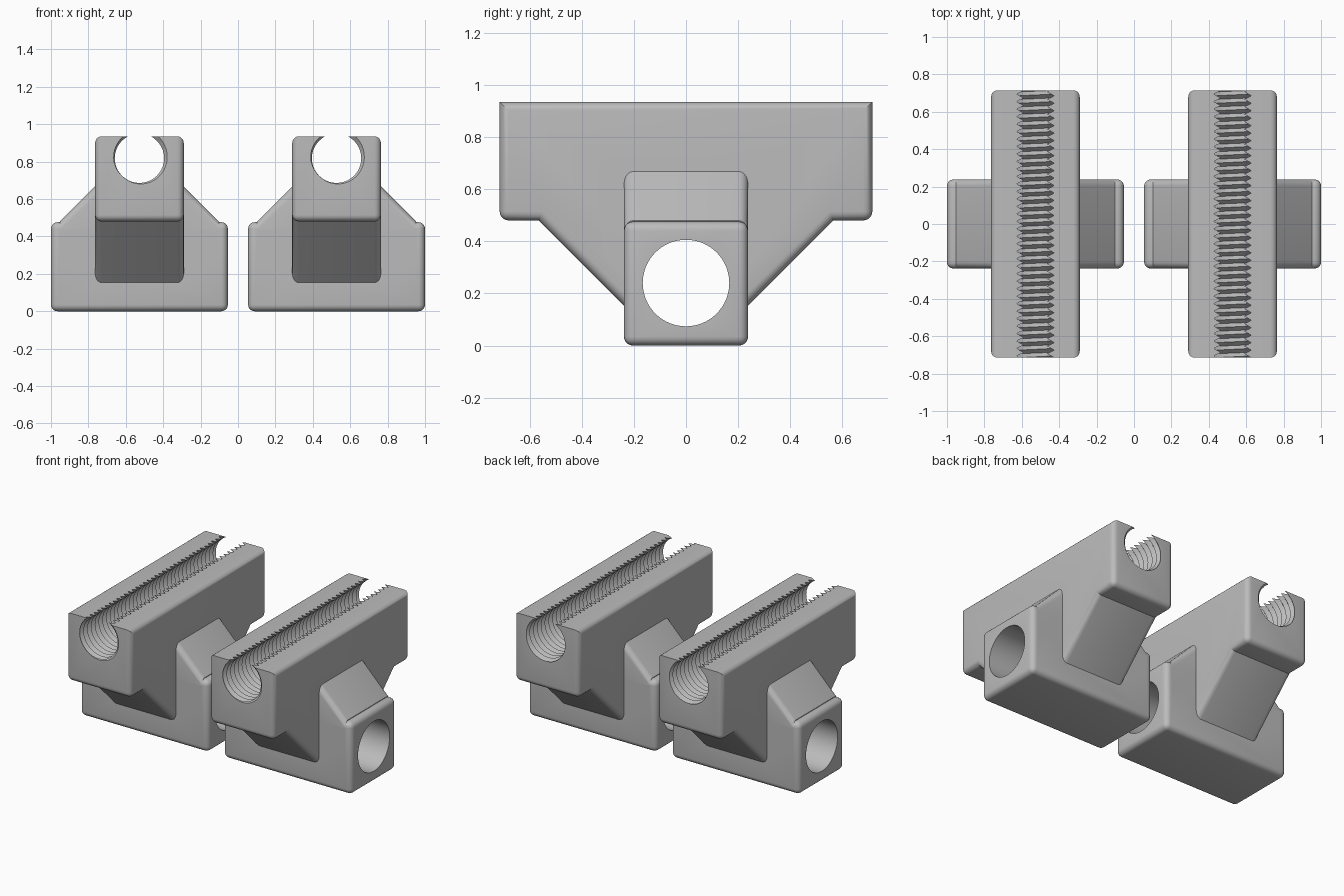
import bpy, bmesh, math
from mathutils import Vector

if "Cube" in bpy.data.objects:
    bpy.data.objects.remove(bpy.data.objects["Cube"])

grey = bpy.data.materials.new("plain grey")
grey.diffuse_color = (0.5, 0.5, 0.5, 1)
grey.use_nodes = True
grey.node_tree.nodes["Principled BSDF"].inputs["Base Color"].default_value = grey.diffuse_color


def finish(bm, name):
    bmesh.ops.recalc_face_normals(bm, faces=bm.faces)
    me = bpy.data.meshes.new(name)
    bm.to_mesh(me)
    bm.free()
    me.materials.append(grey)
    ob = bpy.data.objects.new(name, me)
    bpy.context.collection.objects.link(ob)
    return ob


def prism(name, outline, half, axis, keep_sharp, r=0.035):
    """Extrude an outline (u, z) along x or y and round the chosen edges."""
    bm = bmesh.new()
    put = (lambda u, z, s: (s, u, z)) if axis == 'x' else (lambda u, z, s: (u, s, z))
    a = [bm.verts.new(put(u, z, -half)) for u, z in outline]
    b = [bm.verts.new(put(u, z, half)) for u, z in outline]
    n = len(a)
    bm.faces.new(a)
    bm.faces.new(b[::-1])
    for i in range(n):
        j = (i + 1) % n
        bm.faces.new((a[i], a[j], b[j], b[i]))
    bmesh.ops.recalc_face_normals(bm, faces=bm.faces)
    edges = [e for e in bm.edges if not keep_sharp(e)]
    bmesh.ops.bevel(bm, geom=edges, offset=r, offset_type='OFFSET', segments=5,
                    profile=0.5, affect='EDGES', clamp_overlap=True)
    return finish(bm, name)


def along(e, k):
    d = e.verts[1].co - e.verts[0].co
    return abs(d[k]) > 0.99 * d.length


def mirrored(half):
    return half + [(-u, z) for u, z in reversed(half)]


def thread_cutter(name, z, r_minor, r_major, pitch, length, n=40):
    """Closed helical V-thread rod running along y."""
    bm = bmesh.new()
    turns = math.ceil(length / pitch)
    y0 = -turns * pitch / 2

    def helix(r, shift):
        return [bm.verts.new((r * math.cos(math.tau * i / n),
                              y0 + pitch * (i / n + shift),
                              z + r * math.sin(math.tau * i / n)))
                for i in range(turns * n + 1)]
    p, q = helix(r_minor, 0), helix(r_major, 0.5)
    for i in range(len(p) - 1):
        bm.faces.new((p[i], p[i + 1], q[i + 1], q[i]))
        if i + 1 + n < len(p):
            bm.faces.new((q[i], q[i + 1], p[i + 1 + n], p[i + n]))
    # close both ends with a fan
    for sign in (-1, 1):
        tip = bm.verts.new((0, sign * (length / 2 + 2 * pitch), z))
        for e in [e for e in bm.edges if len(e.link_faces) == 1
                  and tip not in e.verts and e.verts[0].co.y * sign > 0]:
            bm.faces.new((e.verts[0], e.verts[1], tip))
    return finish(bm, name)


def combine(target, other, op):
    m = target.modifiers.new(op, 'BOOLEAN')
    m.operation, m.solver, m.object = op, 'EXACT', other
    bpy.context.view_layer.update()
    me = bpy.data.meshes.new_from_object(
        target.evaluated_get(bpy.context.evaluated_depsgraph_get()))
    target.modifiers.clear()
    target.data = me
    bpy.data.objects.remove(other)


# long clamp block with the tapered foot below it
rail = prism("left_bracket",
             mirrored([(0.715, 0.935), (0.715, 0.48), (0.565, 0.48), (0.2, 0.115)]),
             0.237, 'x',
             lambda e: along(e, 0) and (e.verts[0].co.z > 0.9 or abs(abs(e.verts[0].co.y) - 0.565) < 0.01))

# rounded base
base = prism("base", mirrored([(0.473, 0.476), (0.473, 0.0)]), 0.238, 'y', lambda e: False)

# sloped side gussets
gusset = prism("gusset", mirrored([(0.19, 0.715), (0.425, 0.48), (0.425, 0.3)]), 0.238, 'y',
               lambda e: along(e, 1) or along(e, 0) or along(e, 2))

combine(rail, base, 'UNION')
combine(rail, gusset, 'UNION')

# cross hole through the base
bm = bmesh.new()
bmesh.ops.create_cone(bm, cap_ends=True, segments=64, radius1=0.166, radius2=0.166, depth=1.2)
for v in bm.verts:
    v.co = Vector((v.co.z, v.co.x, v.co.y + 0.24))
combine(rail, finish(bm, "cross_hole"), 'DIFFERENCE')

# threaded groove open along the top
combine(rail, thread_cutter("thread", 0.818, 0.132, 0.154, 0.04, 1.56), 'DIFFERENCE')

bpy.context.view_layer.objects.active = rail
rail.select_set(True)
bpy.ops.object.shade_smooth_by_angle(angle=math.radians(30))

# matching pair
rail.location.x = -0.527
twin = rail.copy()
twin.name = "right_bracket"
twin.location.x = 0.527
bpy.context.collection.objects.link(twin)
